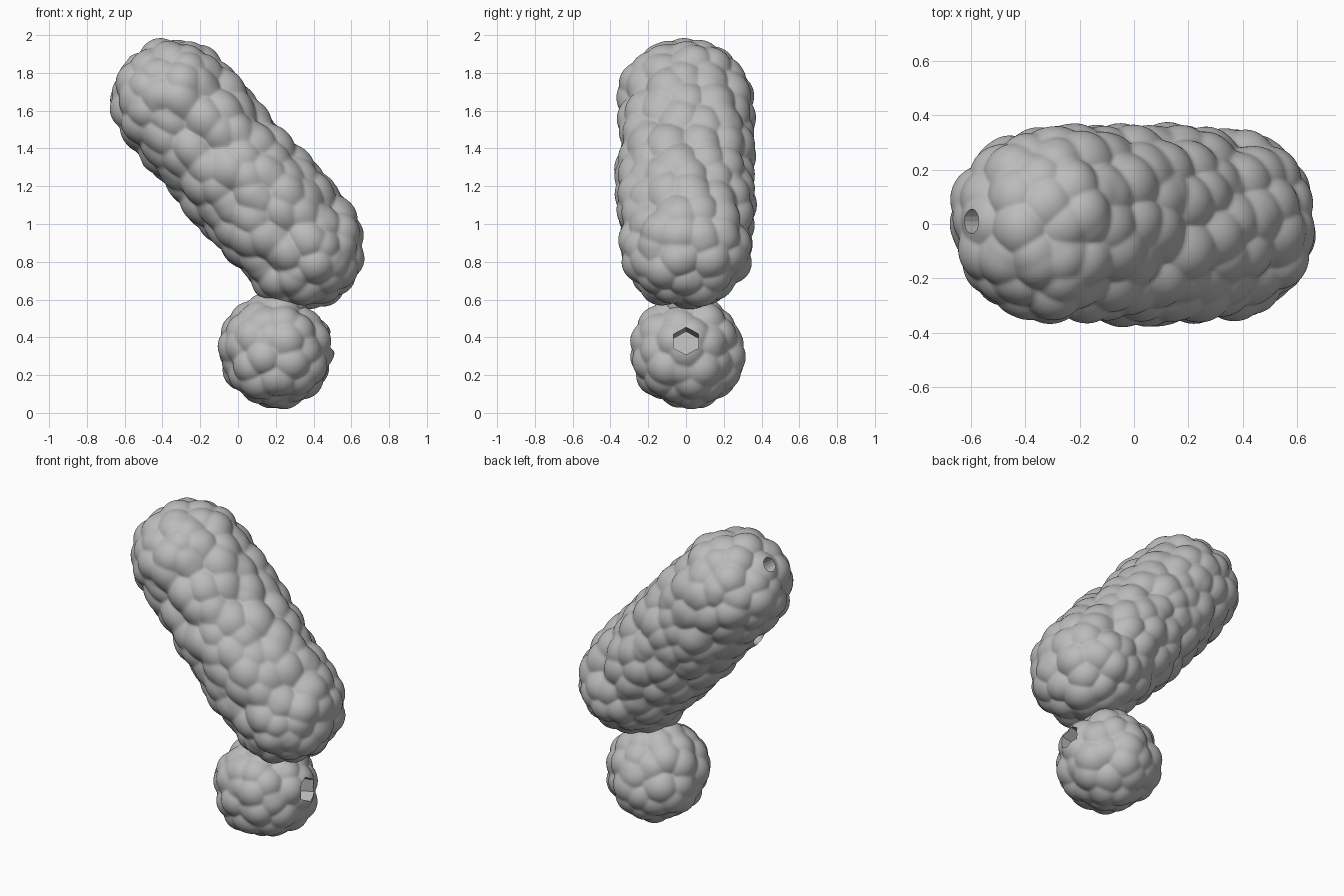
import bpy, bmesh, math, random
from mathutils import Vector, kdtree

random.seed(11)
cube = bpy.data.objects.get("Cube")
if cube:
    bpy.data.objects.remove(cube, do_unlink=True)

grey = bpy.data.materials.new("light_grey")
grey.use_nodes = True
COLOUR = (0.5, 0.5, 0.5, 1)
grey.diffuse_color = COLOUR
grey.node_tree.nodes["Principled BSDF"].inputs["Base Color"].default_value = COLOUR


def add_object(name, bm, smooth=True):
    mesh = bpy.data.meshes.new(name)
    bm.to_mesh(mesh)
    bm.free()
    mesh.materials.append(grey)
    for p in mesh.polygons:
        p.use_smooth = smooth
    obj = bpy.data.objects.new(name, mesh)
    bpy.context.collection.objects.link(obj)
    return obj


def scatter(points, spacing):
    """Random points kept at least the spacing apart."""
    chosen = []
    for p in random.sample(points, min(len(points), 5000)):
        if all((p - q).length > spacing for q in chosen):
            chosen.append(p)
    return chosen


def bump_layer(points, spacing, curve, lift):
    """Height of soft, rounded lumps at each point."""
    seeds = scatter(points, spacing)
    raise_by = [random.uniform(0, lift) for s in seeds]
    tree = kdtree.KDTree(len(seeds))
    for i, s in enumerate(seeds):
        tree.insert(s, i)
    tree.balance()
    soft = 0.15 * lift
    heights = []
    for p in points:
        caps = [raise_by[i] - d * d / (2 * curve) for s, i, d in tree.find_n(p, 7)]
        top = max(caps)
        heights.append(top + soft * math.log(sum(math.exp((c - top) / soft) for c in caps)))
    return heights


def lumpy_capsule(name, start, end, radius, detail, belly=0.0, width=1.0):
    """Capsule (or ball) covered in shallow lumps, fuller at its waist."""
    start, end = Vector(start), Vector(end)
    middle, half = (start + end) / 2, (end - start) / 2
    length = half.length
    axis = half.normalized() if length else Vector((0, 0, 1))
    bm = bmesh.new()
    bmesh.ops.create_icosphere(bm, subdivisions=detail, radius=radius)
    points, normals = [], []
    for v in bm.verts:
        t = v.co.dot(axis)
        stretched = v.co + axis * t * length / radius
        along = max(-length, min(length, stretched.dot(axis)))
        core = axis * along
        normal = (stretched - core).normalized()
        waist = belly * (1 - (along / length) ** 2) if length else 0
        points.append(core + normal * (radius + waist))
        normal.y *= width
        normals.append(normal)
    coarse = bump_layer(points, 0.25, 1.2, 0.013)
    fine = bump_layer(points, 0.115, 0.17, 0.017)
    for v, p, n, a, b in zip(bm.verts, points, normals, coarse, fine):
        v.co = middle + Vector((p.x, p.y * width, p.z)) + n * (a + b)
    return add_object(name, bm)


def drill(target, name, at, direction, radius, depth, sides):
    """Cut a straight pit into the target."""
    bm = bmesh.new()
    bmesh.ops.create_cone(bm, cap_ends=True, segments=sides, radius1=radius,
                          radius2=radius, depth=2 * depth)
    cutter = add_object(name, bm, smooth=False)
    cutter.location = at
    cutter.rotation_euler = Vector(direction).to_track_quat('Z', 'Y').to_euler()
    cutter.hide_render = True
    cutter.hide_set(True)
    cut = target.modifiers.new(name, 'BOOLEAN')
    cut.operation = 'DIFFERENCE'
    cut.solver = 'EXACT'
    cut.object = cutter


# Leaning upper body
body = lumpy_capsule("upper_body", (-0.335, 0, 1.65), (0.34, 0, 0.875), 0.332, 7,
                     belly=0.012, width=1.06)
drill(body, "top_hole_cutter", (-0.61, 0.01, 1.86), (-0.8, 0, 0.6), 0.045, 0.12, 16)
drill(body, "under_hole_cutter", (-0.54, 0, 1.33), (-0.76, 0, -0.65), 0.045, 0.1, 16)

# Round base with a six-sided socket
ball = lumpy_capsule("base_ball", (0.195, 0, 0.325), (0.195, 0, 0.325), 0.3, 6)
drill(ball, "socket_cutter", (0.49, 0, 0.38), (1, 0, 0.22), 0.075, 0.1, 6)

# Short neck joining the two
bm = bmesh.new()
bmesh.ops.create_icosphere(bm, subdivisions=4, radius=0.12)
neck = add_object("neck", bm)
neck.location = (0.25, 0, 0.58)
